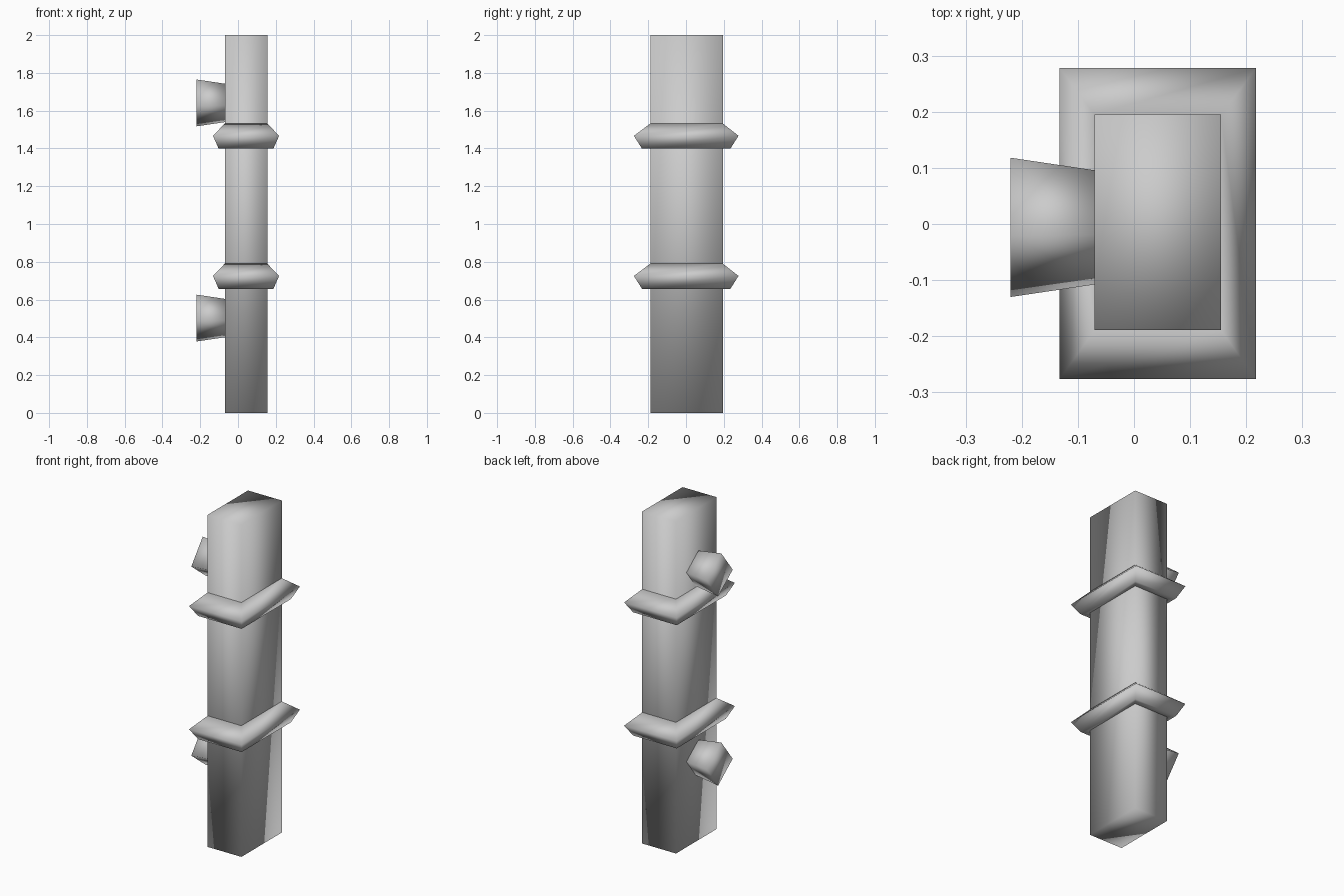
import bpy, bmesh, math

if "Cube" in bpy.data.objects:
    bpy.data.objects.remove(bpy.data.objects["Cube"])


def loft(name, loops, closed=False):
    """Skin a stack of equal-sized point loops; cap the ends or join them into a ring."""
    bm = bmesh.new()
    rings = [[bm.verts.new(p) for p in loop] for loop in loops]
    n = len(rings[0])
    pairs = list(zip(rings, rings[1:]))
    if closed:
        pairs.append((rings[-1], rings[0]))
    else:
        bm.faces.new(rings[0])
        bm.faces.new(rings[-1])
    for a, b in pairs:
        for i in range(n):
            j = (i + 1) % n
            bm.faces.new((a[i], a[j], b[j], b[i]))
    bmesh.ops.recalc_face_normals(bm, faces=bm.faces)
    me = bpy.data.meshes.new(name)
    bm.to_mesh(me)
    bm.free()
    for p in me.polygons:
        p.use_smooth = True
    ob = bpy.data.objects.new(name, me)
    bpy.context.collection.objects.link(ob)
    return ob


def rect(hx, hy, z, cx=0.0425, cy=0.003):
    return [(cx + sx * hx, cy + sy * hy, z)
            for sx, sy in ((-1, -1), (1, -1), (1, 1), (-1, 1))]


def diamond(x, cy, cz, r, tilt=math.radians(7)):
    return [(x, cy + r * math.cos(tilt + k * math.pi / 2),
             cz + r * math.sin(tilt + k * math.pi / 2)) for k in range(4)]


# Square-edged post
loft("post", [rect(0.1125, 0.192, 0), rect(0.1125, 0.192, 2)])

# Two collars with a pointed outer rim
for name, z in (("lower_collar", 0.657), ("upper_collar", 1.399)):
    loft(name, [rect(0.1125, 0.192, z),
                rect(0.145, 0.234, z, cy=0.001),
                rect(0.175, 0.277, z + 0.068, cy=0.001),
                rect(0.1125, 0.192, z + 0.133)], closed=True)

# Two flared four-sided pegs on the left side
for name, z in (("lower_peg", 0.502), ("upper_peg", 1.641)):
    loft(name, [diamond(-0.22, -0.006, z, 0.125),
                diamond(-0.06, -0.006, z, 0.101)])
